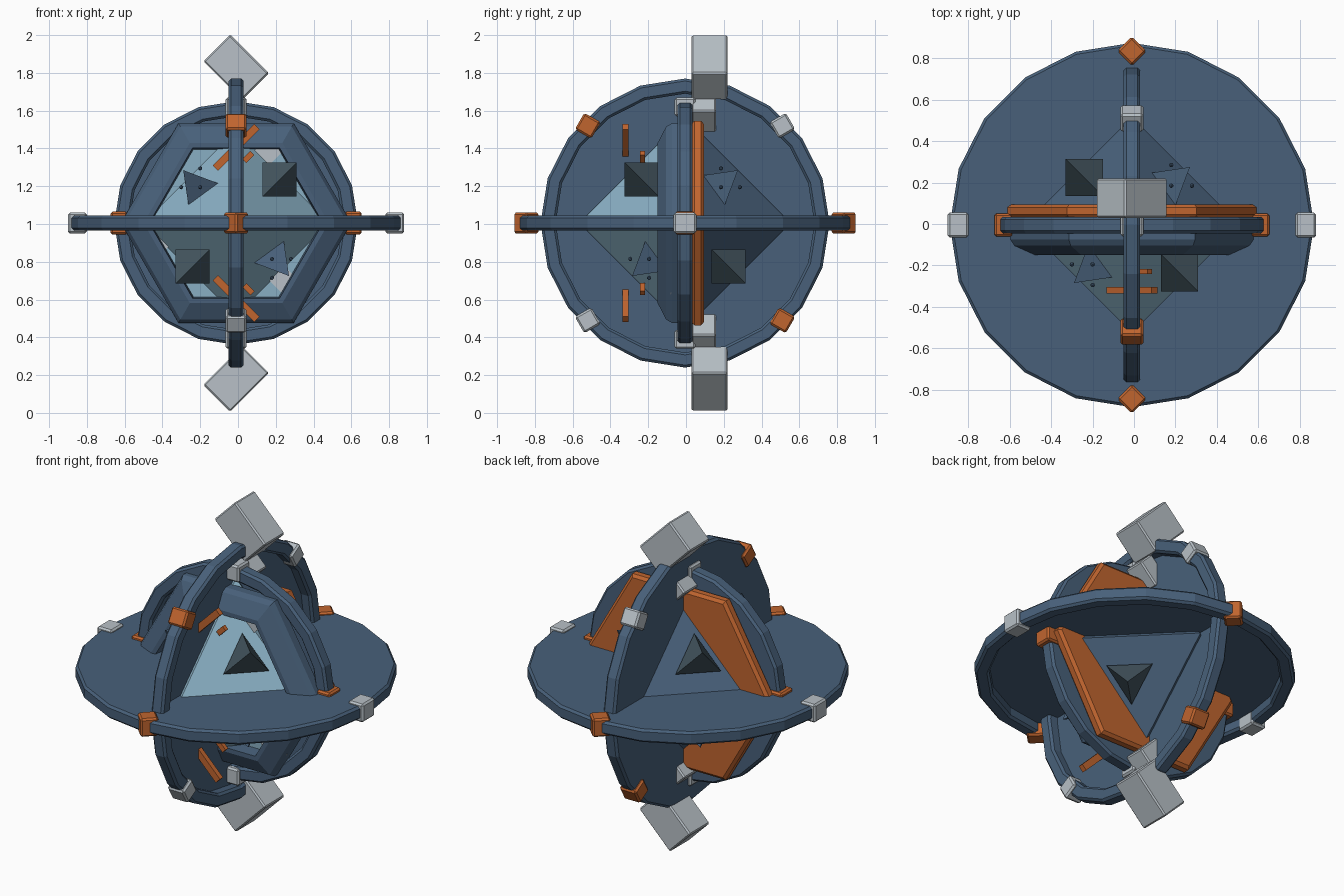
import bpy, bmesh, math
from math import pi, cos, sin
from mathutils import Matrix, Vector, Euler

cube = bpy.data.objects.get("Cube")
if cube:
    bpy.data.objects.remove(cube)

CENTRE = Vector((-0.01, -0.005, 1.005))


def material(name, rgb):
    m = bpy.data.materials.new(name)
    m.use_nodes = True
    m.diffuse_color = (*rgb, 1)
    m.node_tree.nodes["Principled BSDF"].inputs["Base Color"].default_value = (*rgb, 1)
    return m


slate = material("slate_blue", (0.065, 0.118, 0.195))
glass = material("pale_blue", (0.25, 0.43, 0.55))
grey = material("light_grey", (0.48, 0.53, 0.57))
orange = material("burnt_orange", (0.53, 0.13, 0.028))
teal = material("dark_teal", (0.058, 0.092, 0.115))


def finish(bm, name, mats, offset, rot=(0, 0, 0), bevel=0):
    """Turn a bmesh into a placed object, offset from the model's centre."""
    bmesh.ops.recalc_face_normals(bm, faces=bm.faces)
    mesh = bpy.data.meshes.new(name)
    bm.to_mesh(mesh)
    bm.free()
    for m in mats:
        mesh.materials.append(m)
    ob = bpy.data.objects.new(name, mesh)
    ob.location = CENTRE + Vector(offset)
    ob.rotation_euler = Euler(rot)
    bpy.context.collection.objects.link(ob)
    if bevel:
        mod = ob.modifiers.new("bevel", 'BEVEL')
        mod.width = bevel
        mod.segments = 1
    return ob


def box(name, mat, offset, size, rot=(0, 0, 0), bevel=0.01):
    bm = bmesh.new()
    bmesh.ops.create_cube(bm, size=1)
    bmesh.ops.scale(bm, vec=size, verts=bm.verts)
    return finish(bm, name, [mat], offset, rot, bevel)


def lathe(name, mat, profile, sides, rot=(0, 0, 0)):
    """Spin a (radius, height) profile; the end points lie on the axis."""
    bm = bmesh.new()
    rows = []
    for r, h in profile:
        count = sides if r > 0 else 1
        rows.append([bm.verts.new((r * cos(2 * pi * i / sides), r * sin(2 * pi * i / sides), h))
                     for i in range(count)])
    for a, b in zip(rows, rows[1:]):
        for i in range(sides):
            j = (i + 1) % sides
            ring = [a[i % len(a)], a[j % len(a)], b[j % len(b)], b[i % len(b)]]
            bm.faces.new(list(dict.fromkeys(ring)))
    return finish(bm, name, [mat], (0, 0, 0), rot)


# Three crossing discs, each with a rim that stands proud on one side
def disc(name, radius, rot):
    t, c = 0.04, 0.013
    lathe(name, slate, [(0, t), (radius - c, t), (radius, t - c), (radius, c - t),
                        (radius - c, -t), (radius - 0.08 + c, -t), (radius - 0.08, c - t),
                        (radius - 0.08, 0.02), (0, 0.02)], 20, rot)


disc("horizontal_disc", 0.88, (0, 0, 0))
disc("side_disc", 0.765, (0, -pi / 2, 0))
disc("front_disc", 0.645, (-pi / 2, 0, 0))

# Hexagonal front bezel, window and rear plate
FRONT = (pi / 2, 0, 0)
lathe("front_bezel", slate, [(0, 0.02), (0.61, 0.02), (0.61, 0.07), (0.59, 0.10),
                             (0.49, 0.145), (0.46, 0.145), (0.45, 0.06), (0, 0.06)], 6, FRONT)
lathe("front_window", glass, [(0, 0.055), (0.455, 0.055), (0.455, 0.07), (0, 0.07)], 6, FRONT)
lathe("rear_plate", orange, [(0, -0.035), (0.61, -0.035), (0.625, -0.05), (0.625, -0.085),
                             (0.605, -0.10), (0, -0.10)], 6, FRONT)
for x, z, length in ((0.16, 0.37, 0.22), (-0.4, -0.09, 0.16), (0.28, -0.33, 0.22)):
    tilt = -pi / 4 if z > -0.3 else pi / 4
    box("window_glint", grey, (x, -0.073, z), (length, 0.008, 0.11), (0, tilt, 0), 0)

# Central octahedron, pale at the front
bm = bmesh.new()
axes = [Vector(v) for v in ((1, 0, 0), (0, 1, 0), (0, 0, 1))]
points = [[bm.verts.new(a * s * 0.56) for s in (1, -1)] for a in axes]
for a in points[0]:
    for b in points[1]:
        for c in points[2]:
            f = bm.faces.new((a, b, c))
            f.material_index = 1 if f.calc_center_median().y < 0 else 0
finish(bm, "core_octahedron", [slate, glass], (0, 0, 0))

# Small pyramid with three studs on every face of the octahedron
for sx in (1, -1):
    for sy in (1, -1):
        for sz in (1, -1):
            s = Vector((sx, sy, sz))
            outward = sx * sy * sz < 0
            size = 0.09 if outward else 0.07
            corners = [Vector(v) * size for v in ((1, 1, 1), (1, -1, -1), (-1, 1, -1), (-1, -1, 1))]
            bm = bmesh.new()
            bmesh.ops.convex_hull(bm, input=[bm.verts.new(c * s) for c in corners])
            if not outward:
                turn = Matrix.Rotation(pi / 4, 3, s.normalized())
                bmesh.ops.rotate(bm, matrix=turn, verts=bm.verts)
            finish(bm, "face_pyramid", [teal if outward else slate], s * (0.23 if outward else 0.21))
            for i in range(3):
                spot = Vector((0.23, 0.23, 0.23))
                spot[i] += 0.06
                spot[(i + 1) % 3] -= 0.04
                spot[(i + 2) % 3] -= 0.04
                bm = bmesh.new()
                bmesh.ops.create_icosphere(bm, subdivisions=1, radius=0.012)
                finish(bm, "face_stud", [slate], spot * s)

# Grey pole blocks and orange front bars, repeated above and below
for s in (1, -1):
    box("pole_block", grey, (0, 0.13, s * 0.825), (0.29, 0.19, 0.2), (0, s * pi / 4, 0), 0.008)
    box("pole_neck", grey, (0, 0.10, s * 0.575), (0.11, 0.13, 0.16), (0, s * pi / 4, 0), 0.008)
    box("long_front_bar", orange, (0, -0.315, s * 0.4), (0.31, 0.03, 0.04), (0, -s * pi / 4, 0), 0)
    box("short_front_bar", orange, (0.065, -0.225, s * 0.35), (0.06, 0.025, 0.03),
        (0, -s * pi / 4, 0), 0)

# Clamps gripping the rims
for s in (1, -1):
    box("horizontal_grey_clamp", grey, (s * 0.84, 0, 0), (0.1, 0.12, 0.11))
    box("horizontal_orange_clamp", orange, (0, s * 0.84, 0), (0.1, 0.1, 0.11), (0, 0, pi / 4))
    box("front_orange_clamp", orange, (s * 0.62, 0, 0), (0.09, 0.11, 0.12))
    box("front_grey_clamp", grey, (0, 0, s * 0.615), (0.11, 0.11, 0.10))
    for t in (1, -1):
        box("side_clamp", grey if s * t > 0 else orange, (0, s * 0.515, t * 0.515),
            (0.11, 0.10, 0.10), (s * t * pi / 6, 0, 0))
